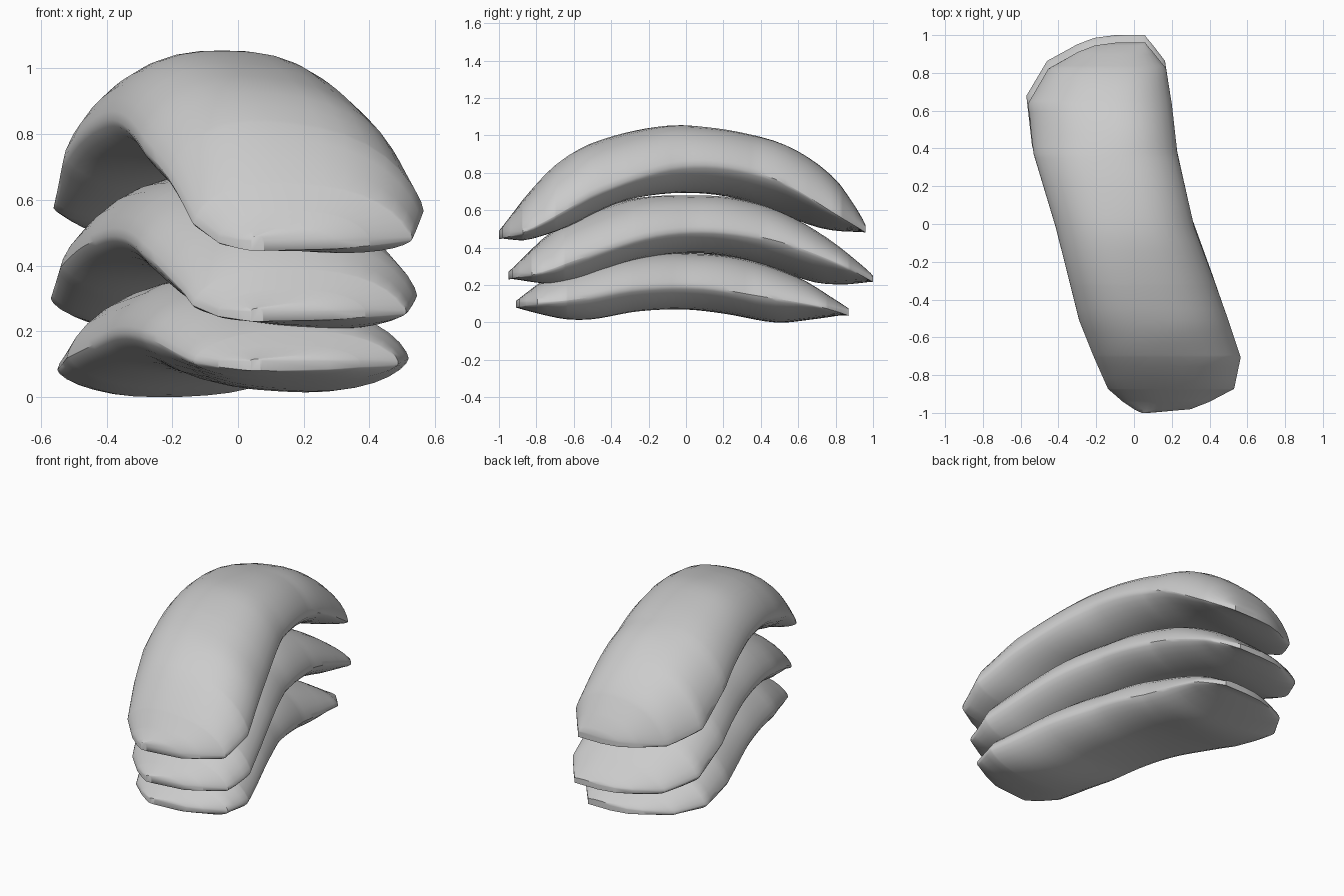
import bpy, bmesh, math

if "Cube" in bpy.data.objects:
    bpy.data.objects.remove(bpy.data.objects["Cube"])

# Plan outline: lengthwise position, left x, right x
OUTLINE = [(-1, .04, .08), (-.98, 0, .3), (-.94, -.06, .4), (-.87, -.14, .53), (-.7, -.215, .565),
           (-.5, -.295, .5), (-.3, -.345, .43), (0, -.42, .32), (.4, -.54, .23),
           (.67, -.57, .2), (.86, -.46, .17), (.95, -.3, .1), (.985, -.21, .07), (1, -.1, .06)]


def linear(pts, u, k):
    for a, b in zip(pts, pts[1:]):
        if u <= b[0] + 1e-9:
            f = (u - a[0]) / (b[0] - a[0])
            return a[k] + (b[k] - a[k]) * f
    return pts[-1][k]


def smooth(pts, u):
    # cubic through the points
    n = len(pts)

    def slope(i):
        a, b = pts[max(i - 1, 0)], pts[min(i + 1, n - 1)]
        return (b[1] - a[1]) / (b[0] - a[0])
    u = min(max(u, pts[0][0]), pts[-1][0])
    for i in range(n - 1):
        (x0, z0), (x1, z1) = pts[i], pts[i + 1]
        if u <= x1 + 1e-9:
            h = x1 - x0
            f = (u - x0) / h
            return ((2*f**3 - 3*f*f + 1) * z0 + (f**3 - 2*f*f + f) * h * slope(i)
                    + (3*f*f - 2*f**3) * z1 + (f**3 - f*f) * h * slope(i + 1))


def slab(name, y0, y1, sx_left, sx_right, top, rim, bottom):
    m = 16
    us = sorted({round(-1 + i / 16, 4) for i in range(33)} | {p[0] for p in OUTLINE})
    ts = [-math.cos(math.pi * i / m) for i in range(m + 1)]
    bm = bmesh.new()
    rings = []
    for u in us:
        y = y0 + (y1 - y0) * (u + 1) / 2
        xl, xr = linear(OUTLINE, u, 1), linear(OUTLINE, u, 2)
        # the arch runs askew, so the left rim lags the right one
        skew = .1 * (1 - u ** 6)
        zmid = smooth(rim, y + skew)
        band = .03 * u ** 8
        ring = []
        for surf, params, drop in ((top, ts, 0), (bottom, ts[::-1], band)):
            rise = smooth(surf, y) - zmid + drop
            rise = max(rise, 0) if surf is top else min(rise, 0)
            for t in params:
                x = (xl + xr) / 2 + t * (xr - xl) / 2
                x *= sx_left if x < 0 else sx_right
                dome = max(0, 1 - abs(t) ** 2.6) ** .68
                z = smooth(rim, y + skew * (1 - t)) - drop + rise * dome
                ring.append(bm.verts.new((x, y, max(z, 0))))
        rings.append(ring)
    n = len(rings[0])
    for a, b in zip(rings, rings[1:]):
        for i in range(n):
            j = (i + 1) % n
            bm.faces.new((a[i], a[j], b[j], b[i]))
    bm.faces.new(rings[0])
    bm.faces.new(rings[-1][::-1])
    bmesh.ops.remove_doubles(bm, verts=bm.verts, dist=.0005)
    bmesh.ops.recalc_face_normals(bm, faces=bm.faces)
    me = bpy.data.meshes.new(name)
    bm.to_mesh(me)
    bm.free()
    ob = bpy.data.objects.new(name, me)
    bpy.context.collection.objects.link(ob)
    bpy.ops.object.select_all(action='DESELECT')
    ob.select_set(True)
    bpy.context.view_layer.objects.active = ob
    bpy.ops.object.shade_smooth_by_angle(angle=math.radians(40))


# Top slab, strongly arched
slab("top_slab", -1, .96, .985, 1,
     [(-1, .49), (-.84, .69), (-.69, .84), (-.5, .955), (-.12, 1.05), (.14, 1.04),
      (.42, .98), (.61, .9), (.8, .76), (.93, .58), (.96, .52)],
     [(-1, .475), (-.87, .49), (-.7, .57), (-.46, .7), (0, .84), (.44, .78), (.83, .57), (.96, .51)],
     [(-1, .45), (-.87, .445), (-.62, .53), (-.35, .65), (-.1, .69), (.2, .68),
      (.5, .6), (.75, .51), (.96, .485)])

# Middle slab
slab("middle_slab", -.95, 1, 1, .965,
     [(-.95, .27), (-.72, .48), (-.5, .59), (-.25, .665), (0, .68), (.25, .665),
      (.5, .59), (.75, .45), (.97, .28), (1, .25)],
     [(-.95, .26), (-.78, .27), (-.6, .33), (-.2, .46), (.08, .49), (.38, .46), (.6, .4), (1, .245)],
     [(-.95, .235), (-.78, .215), (-.6, .22), (-.45, .28), (-.25, .34), (0, .37),
      (.25, .35), (.5, .28), (.7, .22), (.85, .21), (1, .22)])

# Bottom slab, flattest
slab("bottom_slab", -.91, .87, .965, .92,
     [(-.91, .115), (-.75, .23), (-.5, .32), (-.2, .37), (0, .37), (.3, .34),
      (.6, .24), (.8, .12), (.87, .075)],
     [(-.91, .11), (-.77, .11), (-.58, .125), (-.27, .18), (.07, .19), (.4, .14), (.87, .065)],
     [(-.91, .08), (-.8, .05), (-.65, .02), (-.5, .02), (-.25, .06), (0, .07),
      (.2, .05), (.4, .012), (.5, 0), (.65, .015), (.87, .045)])
